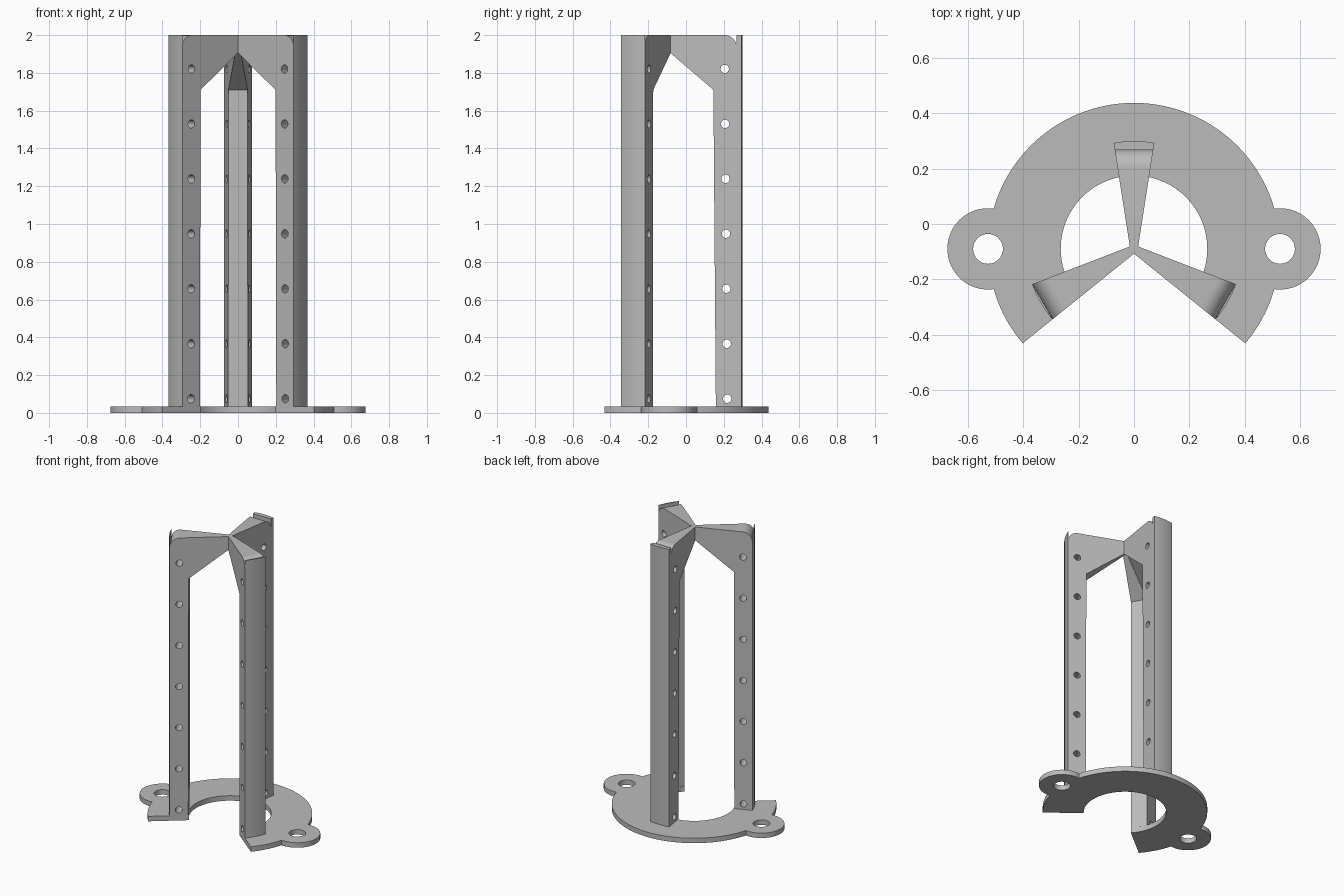
import bpy, bmesh
from math import sin, cos, radians, atan2, asin, sqrt, pi
from mathutils import Matrix, Vector

if "Cube" in bpy.data.objects:
    bpy.data.objects.remove(bpy.data.objects["Cube"])

CY = -0.09                      # y of the tripod axis
PLATE, TOP = 0.035, 2.0         # plate thickness and full height
RING, HOLE, EAR = 0.528, 0.265, 0.147
OUTER = 0.39                    # outer radius of the uprights

grey = bpy.data.materials.new("plain_grey")
grey.use_nodes = True
grey.diffuse_color = (0.5, 0.5, 0.5, 1)
grey.node_tree.nodes["Principled BSDF"].inputs["Base Color"].default_value = (0.5, 0.5, 0.5, 1)


def half_width(r):
    """Half width of a wedge-shaped arm at distance r from the axis."""
    return 0.0137 + 0.156 * r


def make_object(name, bm):
    bmesh.ops.recalc_face_normals(bm, faces=bm.faces)
    mesh = bpy.data.meshes.new(name)
    bm.to_mesh(mesh)
    bm.free()
    mesh.materials.append(grey)
    obj = bpy.data.objects.new(name, mesh)
    bpy.context.collection.objects.link(obj)
    return obj


def prism(name, lower, upper):
    """Solid between two matching outlines."""
    bm = bmesh.new()
    a = [bm.verts.new(p) for p in lower]
    b = [bm.verts.new(p) for p in upper]
    bm.faces.new(a)
    bm.faces.new(b[::-1])
    for i in range(len(a)):
        j = (i + 1) % len(a)
        bm.faces.new((a[i], a[j], b[j], b[i]))
    return make_object(name, bm)


def arc(cx, cy, r, start, end, n):
    return [(cx + r * cos(radians(start + (end - start) * i / n)),
             cy + r * sin(radians(start + (end - start) * i / n))) for i in range(n + 1)]


def drill(obj, holes, radius, rotation):
    """Cut round holes at the given centres."""
    bm = bmesh.new()
    for centre in holes:
        bmesh.ops.create_cone(bm, cap_ends=True, segments=32, radius1=radius, radius2=radius,
                              depth=0.4, matrix=Matrix.Translation(centre) @ rotation)
    cutter = make_object("hole_cutter", bm)
    cutter.hide_render = True
    mod = obj.modifiers.new("holes", "BOOLEAN")
    mod.operation, mod.solver, mod.object = "DIFFERENCE", "EXACT", cutter
    select(obj)
    bpy.ops.object.modifier_apply(modifier=mod.name)
    bpy.data.objects.remove(cutter)


def select(obj):
    bpy.ops.object.select_all(action="DESELECT")
    obj.select_set(True)
    bpy.context.view_layer.objects.active = obj


def finish(obj):
    select(obj)
    bpy.ops.object.shade_smooth_by_angle(angle=radians(30))


def cut_angle(radius):
    """Angle below the x axis where the front edge of a side arm meets a circle."""
    r = radius
    for _ in range(20):
        r = sqrt(radius ** 2 - half_width(r) ** 2)
    return 30 + atan2(half_width(r), r) * 180 / pi


# Base plate: open ring with a mounting ear on each side
a, b = cut_angle(RING), cut_angle(HOLE)
meet = 2 * asin(EAR / 2 / RING) * 180 / pi
swing = 90 + meet / 2
outline = (arc(0, CY, RING, -a, -meet, 12)
           + arc(RING, CY, EAR, -swing, swing, 40)[1:-1]
           + arc(0, CY, RING, meet, 180 - meet, 64)
           + arc(-RING, CY, EAR, 180 - swing, 180 + swing, 40)[1:-1]
           + arc(0, CY, RING, 180 + meet, 180 + a, 12)
           + arc(0, CY, HOLE, 180 + b, -b, 64))
plate = prism("base_plate", [(x, y, 0) for x, y in outline], [(x, y, PLATE) for x, y in outline])
drill(plate, [(s * RING, CY, 0) for s in (-1, 1)], 0.054, Matrix())
finish(plate)


def arm(name, angle, shift, lean):
    """Upright with a roof arm to the axis, a row of holes and an outer fin."""
    place = Matrix.Translation((0, CY, 0)) @ Matrix.Rotation(radians(angle), 4, "Z")
    end = min(0.358 + shift, 0.382)
    inner, fillet = 0.235 + shift, 0.063

    # Side profile with a rounded outer top corner
    profile = [(0, 1.912), (inner, 1.71), (inner + lean, PLATE), (end, PLATE)]
    profile += arc(end - fillet, TOP - fillet, fillet, 0, 90, 10) + [(0, TOP)]
    sides = [[place @ Vector((r, s * half_width(r), z)) for r, z in profile] for s in (-1, 1)]
    body = prism(name, *sides)
    holes = []
    for i in range(7):
        r = 0.295 + shift + lean * (1 - i / 6)
        holes.append(place @ Vector((r, 0, 0.075 + 0.291 * i)))
    drill(body, holes, 0.022, place.to_3x3().to_4x4() @ Matrix.Rotation(pi / 2, 4, "X"))
    finish(body)

    # Fin: curved outer skin that stands up past the rounded corner
    spread = atan2(half_width(0.383), 0.383) * 180 / pi
    w = half_width(end)
    plan = [(end, w), (end, -w)] + arc(0, 0, OUTER, -spread, spread, 12)
    fin = prism(name + "_fin", *[[place @ Vector((x, y, z)) for x, y in plan] for z in (PLATE, TOP)])
    finish(fin)


arm("back_upright", 90, 0, 0.013)
arm("left_upright", -30, 0.026, 0.005)
arm("right_upright", 210, 0.026, 0.003)
